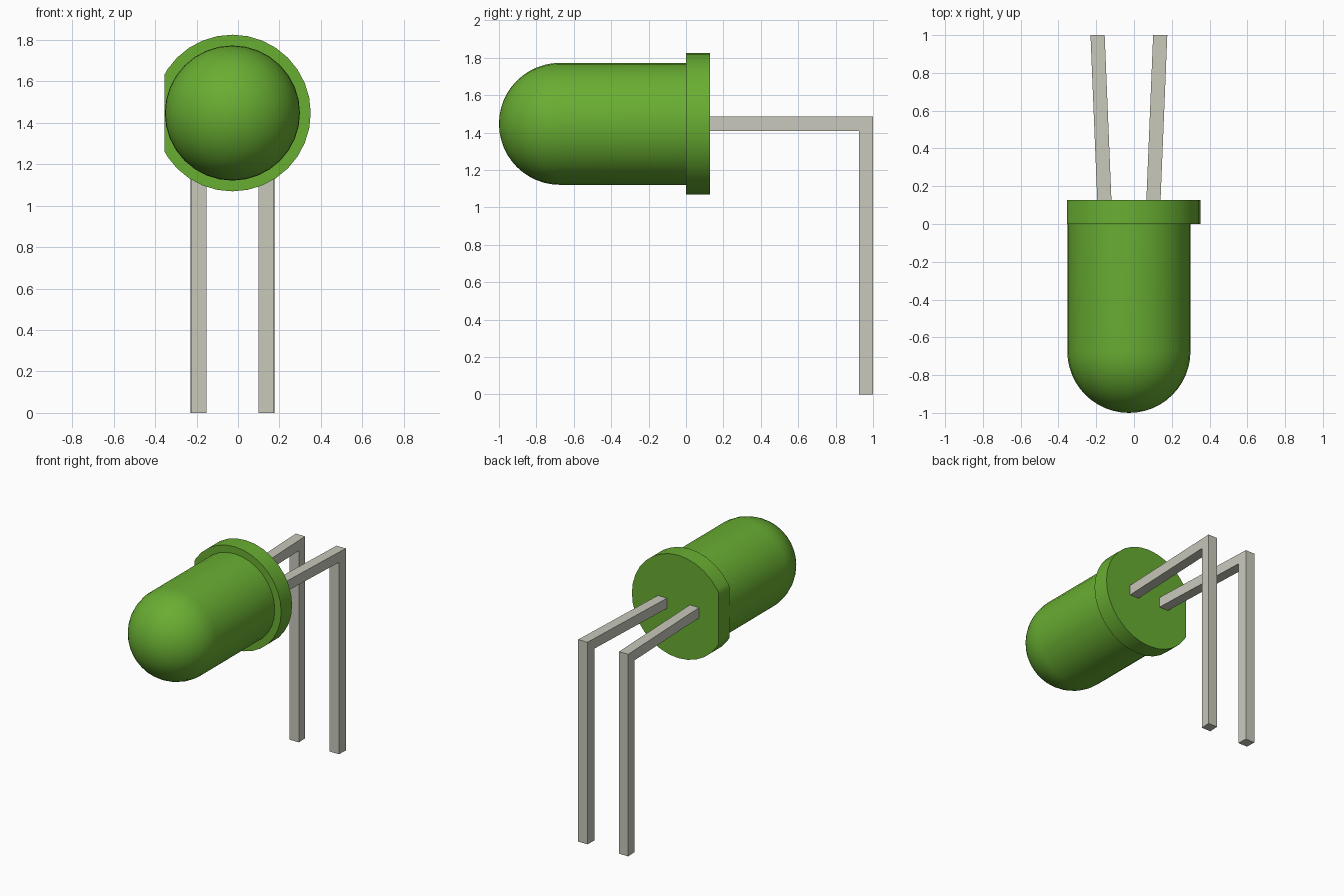
import bpy, bmesh, math

cube = bpy.data.objects.get("Cube")
if cube:
    bpy.data.objects.remove(cube, do_unlink=True)

CX, CZ = -0.027, 1.447      # axis of the bulb
BODY_R, RIM_R = 0.326, 0.378
FLAT_X = -0.354             # flat side of the rim
RIM_BACK = 0.127
SEGMENTS = 32


def material(name, color):
    mat = bpy.data.materials.new(name)
    mat.use_nodes = True
    mat.diffuse_color = color
    mat.node_tree.nodes["Principled BSDF"].inputs["Base Color"].default_value = color
    return mat


def add_object(name, bm, mat, smooth=False):
    bmesh.ops.recalc_face_normals(bm, faces=bm.faces)
    mesh = bpy.data.meshes.new(name)
    bm.to_mesh(mesh)
    bm.free()
    mesh.materials.append(mat)
    obj = bpy.data.objects.new(name, mesh)
    bpy.context.collection.objects.link(obj)
    if smooth:
        bpy.ops.object.select_all(action='DESELECT')
        obj.select_set(True)
        bpy.context.view_layer.objects.active = obj
        bpy.ops.object.shade_smooth_by_angle(angle=math.radians(30))
    return obj


def revolve(profile):
    """Spin (radius, y) points around the bulb axis."""
    bm = bmesh.new()
    verts = [bm.verts.new((CX + r, y, CZ)) for r, y in profile]
    edges = [bm.edges.new(pair) for pair in zip(verts, verts[1:])]
    bmesh.ops.spin(bm, geom=verts + edges, cent=(CX, 0, CZ), axis=(0, 1, 0),
                   angle=math.tau, steps=SEGMENTS)
    bmesh.ops.remove_doubles(bm, verts=bm.verts, dist=0.0001)
    return bm


green = material("green plastic", (0.141, 0.423, 0.032, 1))
metal = material("grey metal", (0.578, 0.578, 0.497, 1))

# Domed bulb body
dome_y = -1 + BODY_R
steps = 12
dome = [(BODY_R * math.sin(a), dome_y - BODY_R * math.cos(a))
        for a in (i * math.pi / 2 / steps for i in range(steps + 1))]
add_object("bulb", revolve(dome + [(BODY_R, 0.01)]), green, smooth=True)

# Rim with one side cut flat
bm = revolve([(0, 0), (RIM_R, 0), (RIM_R, RIM_BACK), (0, RIM_BACK)])
cut = bmesh.ops.bisect_plane(bm, geom=bm.verts[:] + bm.edges[:] + bm.faces[:],
                             plane_co=(FLAT_X, 0, 0), plane_no=(-1, 0, 0),
                             clear_outer=True)
bmesh.ops.holes_fill(bm, edges=[e for e in bm.edges if e.is_boundary])
add_object("rim", bm, green, smooth=True)

# Bent legs: an L profile, widened sideways and splayed towards the back
WIDTH = 0.075
L_PROFILE = [(0.12, 1.41), (0.925, 1.41), (0.925, 0), (1, 0), (1, 1.485), (0.12, 1.485)]
for name, side in (("left_leg", 1), ("right_leg", -1)):
    bm = bmesh.new()
    rings = []
    for edge in (-WIDTH / 2, WIDTH / 2):
        rings.append([bm.verts.new((CX + side * (0.13 + 0.041 * (y - RIM_BACK)) + edge, y, z))
                      for y, z in L_PROFILE])
        bm.faces.new(rings[-1])
    for i in range(len(L_PROFILE)):
        j = (i + 1) % len(L_PROFILE)
        bm.faces.new((rings[0][i], rings[0][j], rings[1][j], rings[1][i]))
    add_object(name, bm, metal)
